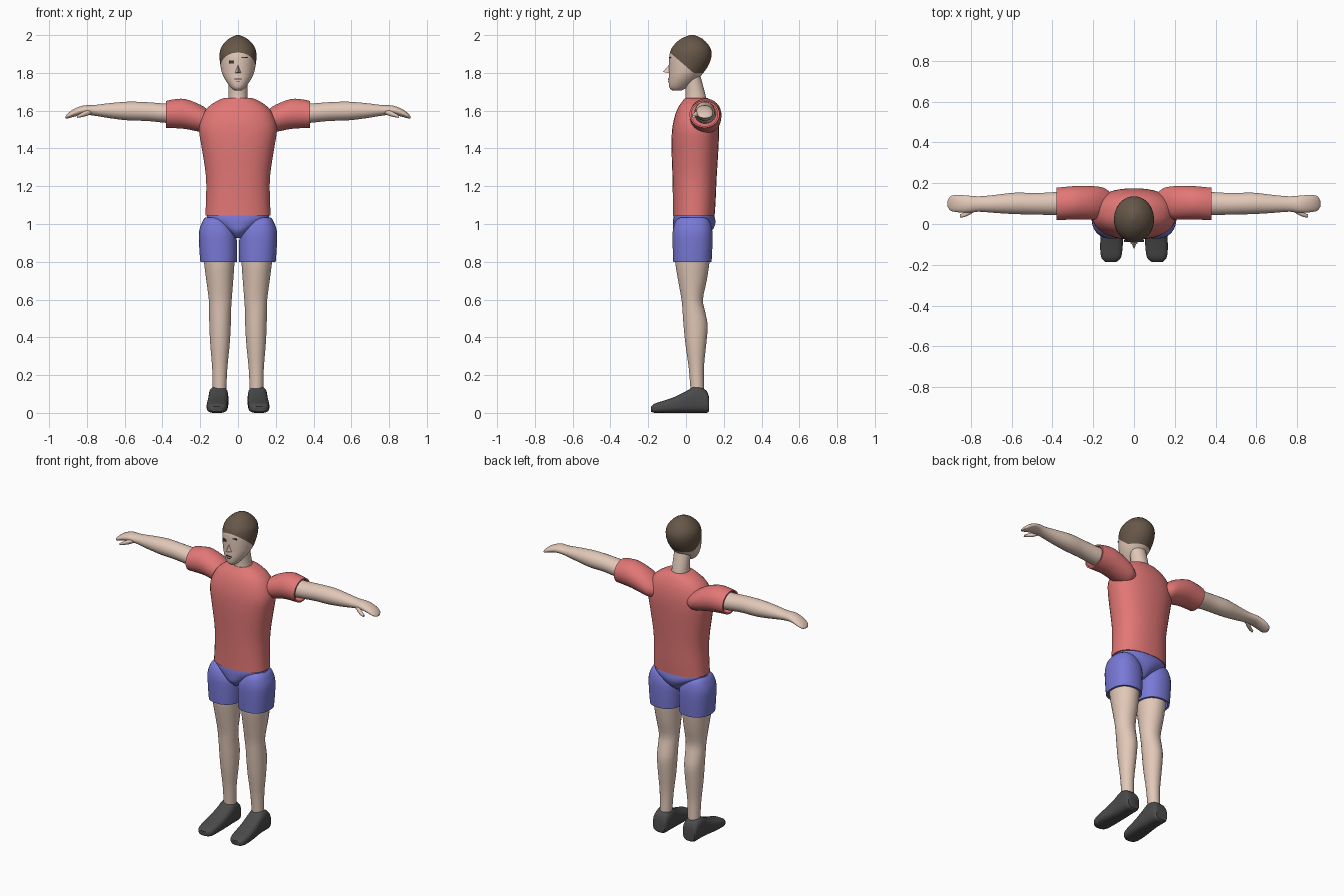
import bpy, bmesh, math
from mathutils import Vector

if "Cube" in bpy.data.objects:
    bpy.data.objects.remove(bpy.data.objects["Cube"])


def material(name, rgb):
    m = bpy.data.materials.new(name)
    m.diffuse_color = (*rgb, 1)
    m.use_nodes = True
    m.node_tree.nodes["Principled BSDF"].inputs["Base Color"].default_value = m.diffuse_color
    return m


SKIN = material("skin", (0.76, 0.58, 0.48))
HAIR = material("brown hair", (0.135, 0.095, 0.065))
RED = material("red cloth", (0.76, 0.185, 0.18))
BLUE = material("blue cloth", (0.19, 0.19, 0.68))
SHOE = material("dark shoe", (0.07, 0.07, 0.07))
DARK = material("face line", (0.05, 0.04, 0.035))


def finish(name, bm, mats, mirror=False, angle=40):
    bmesh.ops.recalc_face_normals(bm, faces=bm.faces[:])
    me = bpy.data.meshes.new(name)
    bm.to_mesh(me)
    bm.free()
    for m in mats:
        me.materials.append(m)
    ob = bpy.data.objects.new(name, me)
    bpy.context.collection.objects.link(ob)
    bpy.ops.object.select_all(action='DESELECT')
    ob.select_set(True)
    bpy.context.view_layer.objects.active = ob
    bpy.ops.object.shade_smooth_by_angle(angle=math.radians(angle))
    if mirror:
        ob.modifiers.new("mirror", 'MIRROR').use_mirror_merge = False
    return ob


def smooth_rings(rings, steps):
    """Catmull-Rom interpolation through the section list."""
    out = []
    for i in range(len(rings) - 1):
        p = [rings[max(0, min(len(rings) - 1, i + k))] for k in (-1, 0, 1, 2)]
        for s in range(steps):
            t = s / steps
            out.append([0.5 * (2 * b + (c - a) * t + (2 * a - 5 * b + 4 * c - d) * t * t
                               + (3 * b - a - 3 * c + d) * t ** 3) for a, b, c, d in zip(*p)])
    return out + [list(rings[-1])]


def loft(axis, sections, n=28, power=2.0, steps=3, hem=0.0):
    """Sections: position, then low and high limits on the two cross axes."""
    rings = smooth_rings(sections, steps)
    if hem:  # folded inner wall at an open cloth end
        p, a, b, c, d = rings[-1]
        ia, ic = (b - a) * 0.06, (d - c) * 0.06
        inner = [a + ia, b - ia, c + ic, d - ic]
        rings += [[p] + inner, [p + hem] + inner]
    bm = bmesh.new()
    loops = []
    for p, a, b, c, d in rings:
        loop = []
        for k in range(n):
            t = 2 * math.pi * (k + 0.5) / n
            cu, su = math.cos(t), math.sin(t)
            u = (a + b) / 2 + (b - a) / 2 * math.copysign(abs(cu) ** (2 / power), cu)
            v = (c + d) / 2 + (d - c) / 2 * math.copysign(abs(su) ** (2 / power), su)
            loop.append(bm.verts.new({'x': (p, u, v), 'y': (u, p, v), 'z': (u, v, p)}[axis]))
        loops.append(loop)
    for l0, l1 in zip(loops, loops[1:]):
        for k in range(n):
            bm.faces.new((l0[k], l0[(k + 1) % n], l1[(k + 1) % n], l1[k]))
    bm.faces.new(loops[0])
    bm.faces.new(loops[-1])
    return bm


def sym(z, x, y0, y1):
    return (z, -x, x, y0, y1)


# head, with the hair cut in along two planes
bm = loft('z', [sym(1.706, .018, -.07, -.025), sym(1.722, .038, -.088, .005),
                sym(1.76, .066, -.092, .055), sym(1.80, .085, -.09, .092),
                sym(1.85, .095, -.09, .124), sym(1.90, .098, -.087, .136),
                sym(1.94, .087, -.07, .125), sym(1.98, .05, -.028, .088),
                sym(2.0, .008, .02, .045)], n=36)
SLOPE = 0.86
for co, no in (((0, .04, 1.80), (0, 0, 1)), ((0, .04, 1.80), (0, SLOPE, 1))):
    bmesh.ops.bisect_plane(bm, geom=bm.verts[:] + bm.edges[:] + bm.faces[:],
                           plane_co=Vector(co), plane_no=Vector(no))
for f in bm.faces:
    c = f.calc_center_median()
    f.material_index = int(c.z > 1.80 + max(0, .04 - c.y) * SLOPE)
finish("head", bm, [SKIN, HAIR])

# nose wedge
bm = bmesh.new()
top, tip, l, r = [bm.verts.new(v) for v in
                  ((0, -.084, 1.85), (0, -.122, 1.805), (-.02, -.08, 1.797), (.02, -.08, 1.797))]
for f in ((top, l, tip), (top, tip, r), (tip, l, r), (top, r, l)):
    bm.faces.new(f)
finish("nose", bm, [SKIN], angle=10)


# eyes and mouth as thin plates
def plate(name, x, y, z, w, h):
    bm = bmesh.new()
    bmesh.ops.create_cube(bm, size=1)
    for v in bm.verts:
        v.co = Vector((x + v.co.x * w, y + v.co.y * .009, z + v.co.z * h))
    ob = finish(name, bm, [DARK], angle=10)


plate("left_eye", -.034, -.083, 1.857, .028, .016)
plate("right_eye", .034, -.083, 1.882, .03, .005)
plate("upper_lip", 0, -.092, 1.768, .036, .004)
plate("lower_lip", 0, -.092, 1.755, .02, .003)

# neck
finish("neck", loft('z', [sym(1.63, .055, -.01, .115), sym(1.69, .05, -.002, .102),
                          sym(1.79, .05, -.01, .075)]), [SKIN])

# shirt body
finish("shirt_body", loft('z', [
    sym(1.668, .07, -.005, .112), sym(1.655, .105, -.015, .13), sym(1.62, .157, -.04, .152),
    sym(1.57, .19, -.06, .168), sym(1.50, .207, -.074, .175), sym(1.40, .192, -.077, .172),
    sym(1.25, .17, -.072, .163), sym(1.12, .17, -.07, .157), sym(1.045, .174, -.07, .152)],
    n=36, power=2.3, hem=.05), [RED])

# sleeves
finish("sleeves", loft('x', [
    (.115, .05, .155, 1.49, 1.57), (.15, .03, .178, 1.48, 1.598), (.20, .022, .186, 1.487, 1.632),
    (.28, .022, .187, 1.503, 1.662), (.34, .02, .182, 1.507, 1.66), (.38, .018, .178, 1.509, 1.652)],
    hem=-.05), [RED], mirror=True)

# arms with flat hands
finish("arms", loft('x', [
    (.30, .045, .16, 1.53, 1.64), (.38, .043, .157, 1.535, 1.638), (.48, .046, .152, 1.545, 1.645),
    (.58, .048, .154, 1.548, 1.648), (.68, .054, .143, 1.56, 1.64), (.76, .06, .136, 1.573, 1.63),
    (.82, .055, .14, 1.578, 1.627), (.87, .058, .143, 1.567, 1.608), (.90, .066, .136, 1.559, 1.586),
    (.913, .085, .115, 1.56, 1.57)], n=24), [SKIN], mirror=True)

# thumbs
finish("thumbs", loft('x', [
    (.765, .07, .10, 1.588, 1.61), (.80, .048, .08, 1.572, 1.602), (.83, .034, .058, 1.565, 1.588),
    (.853, .032, .048, 1.562, 1.574)], n=12), [SKIN], mirror=True)

# shorts seat
finish("shorts_seat", loft('z', [
    sym(1.06, .16, -.062, .145), sym(1.03, .165, -.068, .154), sym(1.0, .125, -.07, .155),
    sym(.96, .06, -.066, .135), sym(.925, .02, -.03, .09)], n=32, power=2.2), [BLUE])

# shorts legs
finish("shorts_legs", loft('z', [
    (1.035, .075, .172, -.03, .10), (1.015, .05, .188, -.055, .125), (.96, .012, .207, -.071, .14),
    (.88, .005, .206, -.071, .14), (.80, .006, .2, -.068, .136)],
    power=2.3, hem=.05), [BLUE], mirror=True)

# legs
finish("legs", loft('z', [
    (.90, .015, .19, -.06, .13), (.80, .018, .181, -.058, .125), (.70, .025, .168, -.042, .11),
    (.60, .033, .155, -.024, .09), (.53, .037, .153, -.018, .103), (.46, .038, .152, -.013, .115),
    (.36, .044, .147, -.003, .107), (.24, .056, .137, .014, .095), (.12, .062, .134, .024, .096)]),
    [SKIN], mirror=True)

# shoes
finish("shoes", loft('y', [
    (.122, .065, .145, .008, .085), (.11, .056, .152, 0, .115), (.08, .052, .155, 0, .135),
    (.045, .051, .156, 0, .14), (.0, .051, .158, 0, .115), (-.06, .053, .164, 0, .085),
    (-.12, .056, .166, 0, .064), (-.165, .064, .16, 0, .05), (-.185, .085, .142, .006, .034)],
    power=3), [SHOE], mirror=True)
